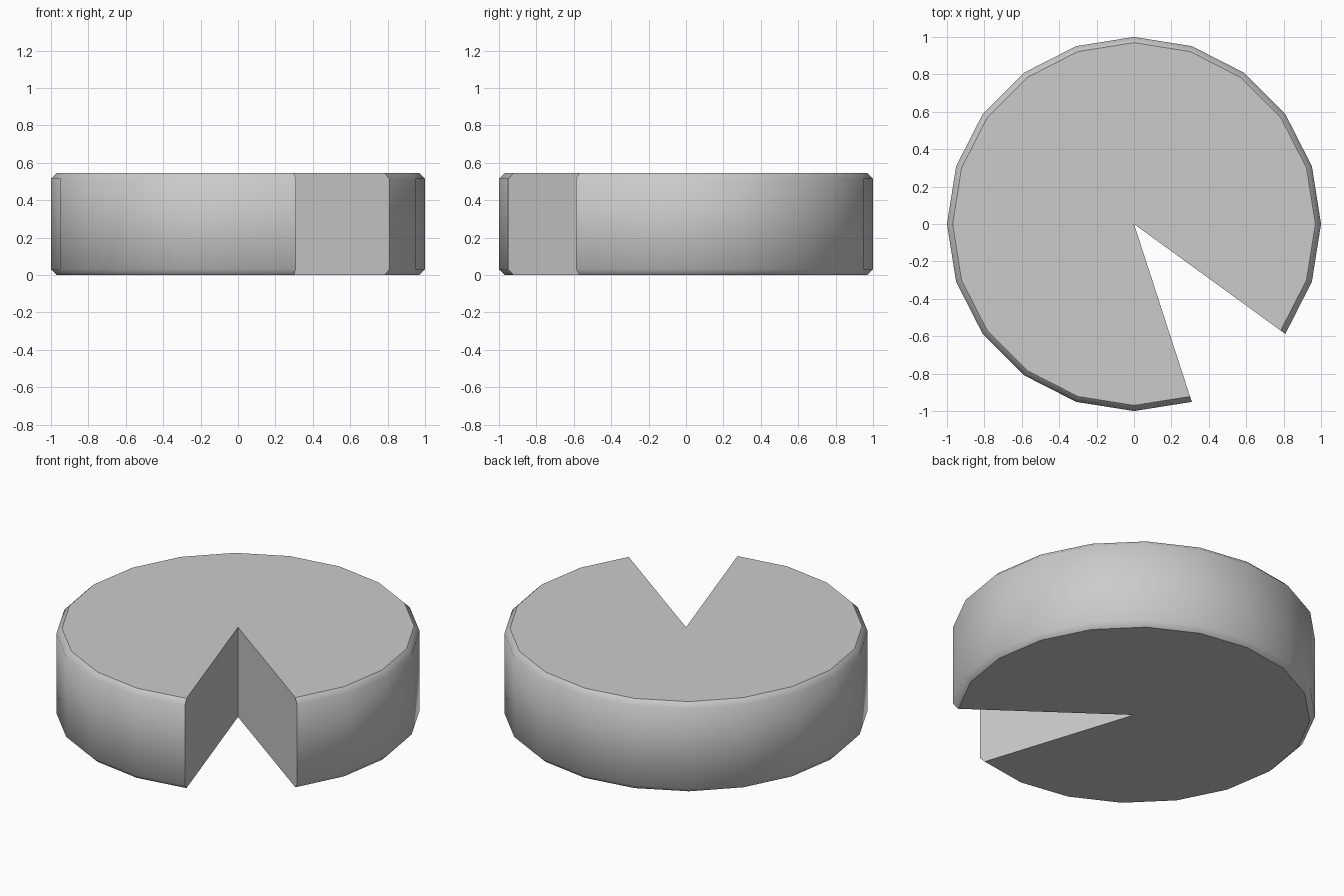
import bpy, bmesh
from math import sin, cos, radians

if "Cube" in bpy.data.objects:
    bpy.data.objects.remove(bpy.data.objects["Cube"])

HEIGHT, STEP, BEVEL = 0.545, 18, 0.03

bm = bmesh.new()

# Pie outline: centre point plus a 20-sided rim with two sides missing
outline = [(0, 0)] + [(cos(radians(a)), sin(radians(a))) for a in range(-36, 289, STEP)]
base = bm.faces.new([bm.verts.new((x, y, 0)) for x, y in outline])
ext = bmesh.ops.extrude_face_region(bm, geom=[base], use_keep_orig=True)
bmesh.ops.translate(bm, vec=(0, 0, HEIGHT),
                    verts=[v for v in ext["geom"] if isinstance(v, bmesh.types.BMVert)])
bmesh.ops.recalc_face_normals(bm, faces=bm.faces)

# Chamfer the outer rim, top and bottom
def on_rim(v):
    return v.co.xy.length > 0.5

rim = [e for e in bm.edges if all(on_rim(v) for v in e.verts)
       and abs(e.verts[0].co.z - e.verts[1].co.z) < 1e-4]
bmesh.ops.bevel(bm, geom=rim, offset=BEVEL, segments=1, affect='EDGES', profile=0.5)
bmesh.ops.recalc_face_normals(bm, faces=bm.faces)

# Smooth round side, crisp edges around the flat caps and the cut faces
def is_flat(f):
    return abs(f.normal.z) > 0.99 or any(v.co.xy.length < 1e-4 for v in f.verts)

for f in bm.faces:
    f.smooth = not is_flat(f)
for e in bm.edges:
    e.smooth = not any(is_flat(f) for f in e.link_faces)

mesh = bpy.data.meshes.new("cut_wheel")
bm.to_mesh(mesh)
bm.free()
bpy.context.collection.objects.link(bpy.data.objects.new("cut_wheel", mesh))
